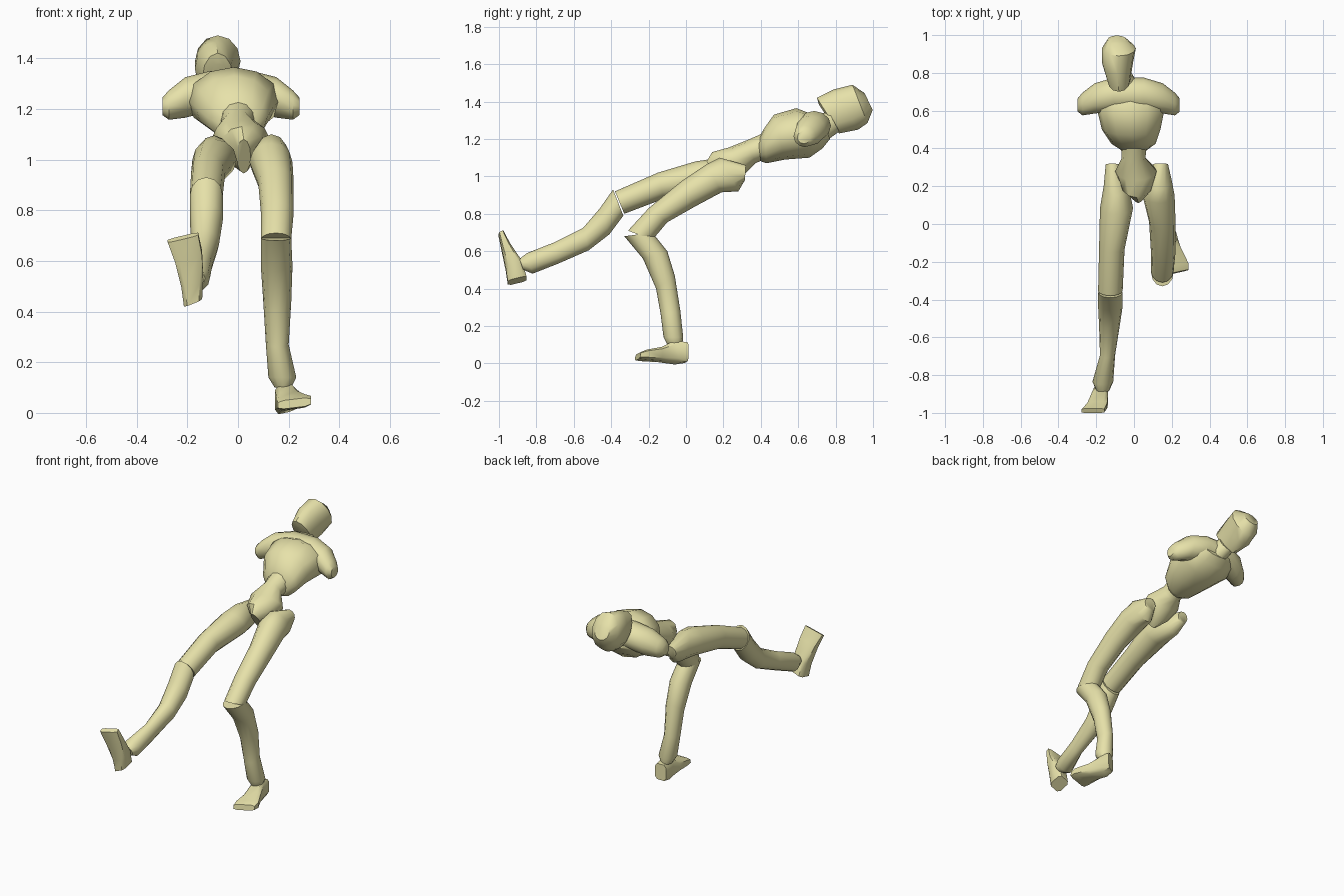
import bpy, bmesh, math
from mathutils import Vector


def loft(name, rings, sides=12, power=1.0, phase=0.0):
    """Skin a closed tube through rings given as (centre, axis u, axis v)."""
    bm = bmesh.new()
    loops = []
    for c, u, v in rings:
        loop = []
        for i in range(sides):
            a = 2 * math.pi * i / sides + phase
            p, q = (math.copysign(abs(t) ** power, t) for t in (math.cos(a), math.sin(a)))
            loop.append(bm.verts.new(c + u * p + v * q))
        loops.append(loop)
    for lo, hi in zip(loops, loops[1:]):
        for i in range(sides):
            j = (i + 1) % sides
            bm.faces.new((lo[i], lo[j], hi[j], hi[i]))
    bm.faces.new(loops[0][::-1])
    bm.faces.new(loops[-1])
    bmesh.ops.recalc_face_normals(bm, faces=bm.faces)
    mesh = bpy.data.meshes.new(name)
    bm.to_mesh(mesh)
    bm.free()
    ob = bpy.data.objects.new(name, mesh)
    bpy.context.collection.objects.link(ob)
    return ob


def limb(name, sections, skew=(0, 0), **kw):
    """Sections: x min, x max, then two opposite outline points (y, z) in side view."""
    rings = []
    for x0, x1, (ya, za), (yb, zb) in sections:
        c = Vector(((x0 + x1) / 2, (ya + yb) / 2, (za + zb) / 2))
        u = Vector(((x1 - x0) / 2, skew[0], skew[1]))
        v = Vector((0, (ya - yb) / 2, (za - zb) / 2))
        rings.append((c, u, v))
    return loft(name, rings, **kw)


# Head and neck
limb("head", [
    (-0.11, -0.04, (0.71, 1.385), (0.80, 1.25)),
    (-0.14, -0.02, (0.70, 1.42), (0.82, 1.23)),
    (-0.17, -0.005, (0.79, 1.465), (0.92, 1.25)),
    (-0.17, 0.01, (0.89, 1.49), (0.97, 1.285)),
    (-0.14, -0.04, (0.955, 1.445), (0.998, 1.355)),
])
limb("neck", [
    (-0.10, 0.04, (0.67, 1.31), (0.75, 1.19)),
    (-0.11, -0.01, (0.76, 1.35), (0.82, 1.24)),
])

# Chest
limb("chest", [
    (-0.07, 0.07, (0.385, 1.20), (0.40, 1.08)),
    (-0.12, 0.115, (0.42, 1.26), (0.43, 1.07)),
    (-0.17, 0.14, (0.47, 1.33), (0.53, 1.09)),
    (-0.20, 0.165, (0.59, 1.365), (0.66, 1.10)),
    (-0.18, 0.14, (0.68, 1.33), (0.73, 1.15)),
    (-0.11, 0.08, (0.74, 1.28), (0.77, 1.20)),
])

# Shoulders with short rounded arm stumps, mirrored about the chest centre
half = [(0.27, 0.63, 1.21, 0.035, 0.035), (0.245, 0.635, 1.215, 0.06, 0.058),
        (0.18, 0.665, 1.245, 0.08, 0.08), (0.08, 0.685, 1.27, 0.09, 0.08)]
shoulders = [(-0.028 - d, *r) for d, *r in half] + [(-0.028 + d, *r) for d, *r in half[::-1]]
loft("shoulders", [(Vector((x, y, z)), Vector((0, ry, 0)), Vector((0, 0, rz)))
                   for x, y, z, ry, rz in shoulders])

# Waist tapering to the crotch
limb("pelvis", [
    (-0.07, 0.07, (0.41, 1.23), (0.44, 1.10)),
    (-0.065, 0.06, (0.33, 1.195), (0.37, 1.07)),
    (-0.10, 0.12, (0.23, 1.155), (0.33, 1.03)),
    (-0.07, 0.10, (0.14, 1.13), (0.28, 0.97)),
    (-0.005, 0.05, (0.11, 1.08), (0.21, 0.945)),
])

# Standing leg
limb("standing_thigh", [
    (0.10, 0.18, (0.32, 1.06), (0.315, 0.98)),
    (0.065, 0.20, (0.18, 1.10), (0.28, 0.92)),
    (0.045, 0.215, (0.11, 1.065), (0.19, 0.915)),
    (0.08, 0.22, (-0.03, 0.97), (0.05, 0.84)),
    (0.09, 0.22, (-0.20, 0.83), (-0.10, 0.755)),
    (0.09, 0.21, (-0.31, 0.71), (-0.18, 0.66)),
])
limb("standing_shin", [
    (0.09, 0.21, (-0.33, 0.68), (-0.18, 0.70)),
    (0.09, 0.215, (-0.23, 0.56), (-0.10, 0.60)),
    (0.10, 0.21, (-0.16, 0.40), (-0.06, 0.47)),
    (0.11, 0.20, (-0.135, 0.26), (-0.03, 0.28)),
    (0.12, 0.23, (-0.12, 0.14), (-0.015, 0.14)),
    (0.145, 0.21, (-0.10, 0.10), (-0.02, 0.10)),
])
limb("standing_foot", [
    (0.15, 0.21, (0.0, 0.11), (0.0, 0.005)),
    (0.145, 0.22, (-0.07, 0.12), (-0.05, -0.003)),
    (0.15, 0.25, (-0.14, 0.085), (-0.14, 0.01)),
    (0.15, 0.29, (-0.22, 0.07), (-0.22, 0.015)),
    (0.155, 0.29, (-0.255, 0.055), (-0.26, 0.02)),
], skew=(0.015, 0.008), sides=8, power=0.5, phase=math.pi / 8)

# Trailing leg
limb("trailing_thigh", [
    (-0.15, -0.08, (0.32, 1.06), (0.31, 0.99)),
    (-0.16, -0.03, (0.15, 1.095), (0.26, 0.93)),
    (-0.18, -0.005, (0.05, 1.08), (0.12, 0.92)),
    (-0.185, -0.05, (-0.15, 1.02), (-0.12, 0.88)),
    (-0.19, -0.06, (-0.38, 0.92), (-0.33, 0.80)),
])
limb("trailing_shin", [
    (-0.19, -0.06, (-0.39, 0.93), (-0.335, 0.79)),
    (-0.19, -0.06, (-0.46, 0.83), (-0.41, 0.69)),
    (-0.185, -0.075, (-0.55, 0.725), (-0.52, 0.605)),
    (-0.18, -0.10, (-0.71, 0.645), (-0.68, 0.535)),
    (-0.22, -0.11, (-0.85, 0.59), (-0.82, 0.48)),
    (-0.20, -0.13, (-0.89, 0.56), (-0.87, 0.50)),
])
limb("trailing_foot", [
    (-0.215, -0.14, (-0.85, 0.455), (-0.955, 0.43)),
    (-0.225, -0.135, (-0.875, 0.54), (-0.965, 0.50)),
    (-0.25, -0.14, (-0.94, 0.635), (-0.985, 0.60)),
    (-0.28, -0.155, (-0.975, 0.70), (-1.002, 0.685)),
], skew=(0, 0.015), sides=8, power=0.5, phase=math.pi / 8)

# Smooth shading with sharp cut ends, one shared pale yellow material
mat = bpy.data.materials.new("pale_yellow")
mat.diffuse_color = (0.8, 0.76, 0.40, 1)
for ob in bpy.context.collection.objects:
    ob.data.materials.append(mat)
    ob.select_set(True)
    bpy.context.view_layer.objects.active = ob
bpy.ops.object.shade_smooth_by_angle(angle=math.radians(45))
